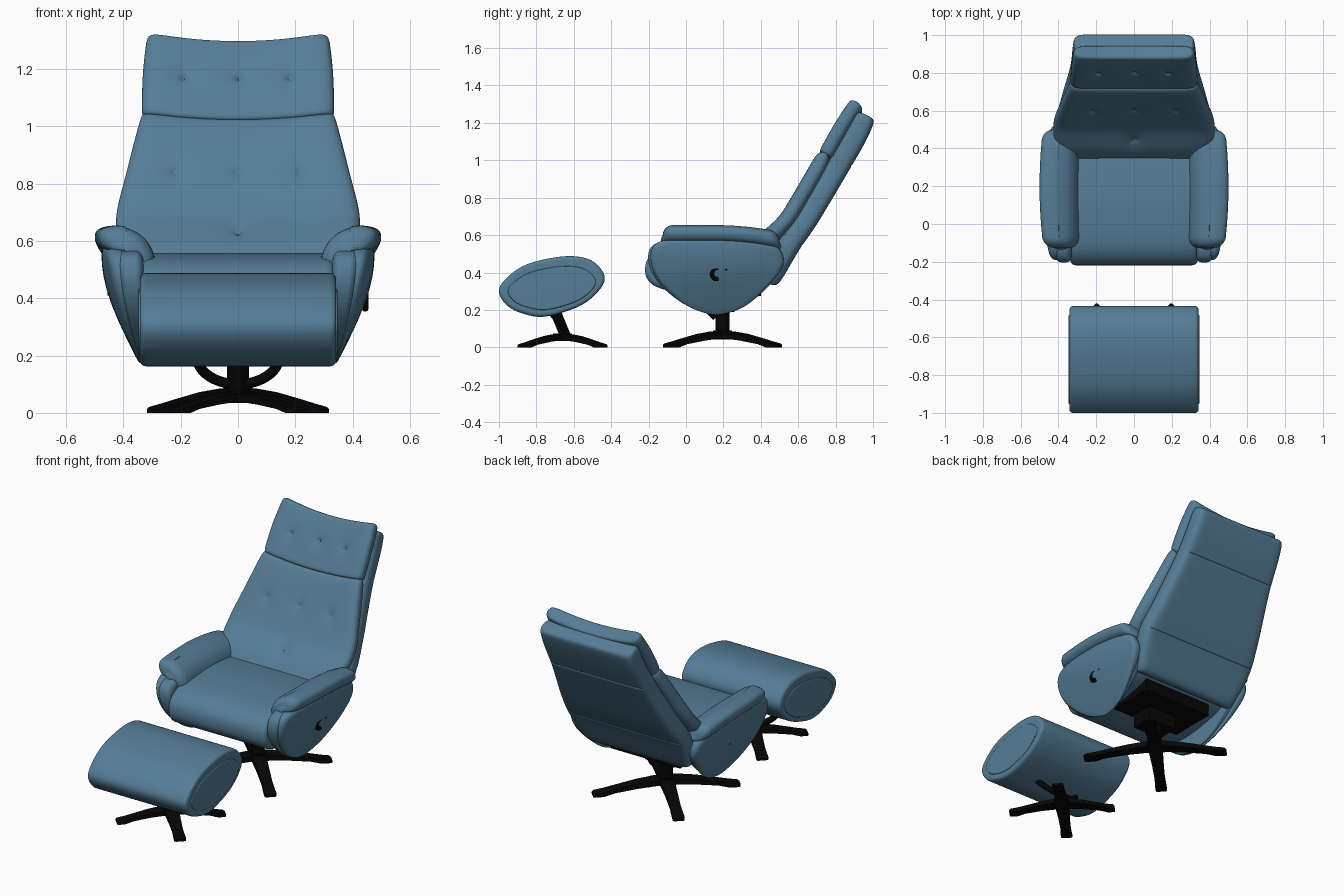
import bpy, bmesh, math
from mathutils import Vector

if "Cube" in bpy.data.objects:
    bpy.data.objects.remove(bpy.data.objects["Cube"])

def material(name, rgb):
    m = bpy.data.materials.new(name)
    m.diffuse_color = (*rgb, 1)
    m.use_nodes = True
    m.node_tree.nodes["Principled BSDF"].inputs["Base Color"].default_value = m.diffuse_color
    return m

BLUE = material("blue leather", (0.092, 0.205, 0.305))
BLACK = material("black metal", (0.002, 0.002, 0.002))

def finish(name, bm, mat, angle=40):
    bmesh.ops.remove_doubles(bm, verts=bm.verts, dist=1e-5)
    bmesh.ops.recalc_face_normals(bm, faces=bm.faces)
    me = bpy.data.meshes.new(name)
    bm.to_mesh(me)
    bm.free()
    me.materials.append(mat)
    ob = bpy.data.objects.new(name, me)
    bpy.context.collection.objects.link(ob)
    bpy.ops.object.select_all(action='DESELECT')
    ob.select_set(True)
    bpy.context.view_layer.objects.active = ob
    bpy.ops.object.shade_smooth_by_angle(angle=math.radians(angle))
    return ob

def catmull(p0, p1, p2, p3, t):
    return (p1 * 2 + (p2 - p0) * t + (p0 * 2 - p1 * 5 + p2 * 4 - p3) * t * t
            + (p1 * 3 - p0 - p2 * 3 + p3) * t ** 3) * 0.5

def along(pts, v):
    """Smooth open curve through pts at v in 0..1."""
    n = len(pts) - 1
    i = min(int(v * n), n - 1)
    p = [pts[max(0, min(n, k))] for k in range(i - 1, i + 3)]
    return catmull(*p, v * n - i)

def loft(bm, rings):
    rows = [[bm.verts.new(p) for p in r] for r in rings]
    n = len(rows[0])
    for a, b in zip(rows, rows[1:]):
        for i in range(n):
            bm.faces.new((a[i], a[(i + 1) % n], b[(i + 1) % n], b[i]))
    bm.faces.new(rows[0])
    bm.faces.new(rows[-1])

def slab(name, pts, w0, w1, r, bulge, place, mat=BLUE):
    """Rounded slab: closed outline (u,v) extruded from w0 to w1, padded ends."""
    pts = [Vector(p) for p in pts]
    n = len(pts)
    out = [catmull(*[pts[(i + k) % n] for k in (-1, 0, 1, 2)], t / 7) for i in range(n) for t in range(7)]
    us, vs = [p.x for p in out], [p.y for p in out]
    c = Vector(((max(us) + min(us)) / 2, (max(vs) + min(vs)) / 2))
    hu, hv = (max(us) - min(us)) / 2, (max(vs) - min(vs)) / 2
    end = [(-bulge * (1 - s * s), r, s) for s in (0.03, 0.3, 0.55, 0.75, 0.9)]
    end += [(r * (1 - math.cos(a)), r * (1 - math.sin(a)), 1) for a in [k * math.pi / 12 for k in range(7)]]
    spec = [(w0 + o, d, s) for o, d, s in end]
    spec += [(w0 + r + (w1 - w0 - 2 * r) * k / 8, 0, 1) for k in range(1, 8)]
    spec += [(w1 - o, d, s) for o, d, s in reversed(end)]
    bm = bmesh.new()
    loft(bm, [[place(c.x + (p.x - c.x) * (1 - d / hu) * s, c.y + (p.y - c.y) * (1 - d / hv) * s, w)
               for p in out] for w, d, s in spec])
    return finish(name, bm, mat)

def cushion(name, spine, widths, thick, sag=(0, 0), dimples=(), seams=(), corner=0.1, power=14):
    """Padded sheet that follows a side-view spine (y,z) with varying half width."""
    spine = [Vector(p) for p in spine]
    N = 84
    us = [math.sin(math.pi / 2 * (2 * i / N - 1)) for i in range(N + 1)]
    vs = sorted([(u + 1) / 2 for u in us] + [s + d for s in seams for d in (-0.006, 0, 0.006)])
    bm = bmesh.new()
    for side in (1, -1):
        rows = []
        for v in vs:
            p = along(spine, v)
            t = (along(spine, min(1, v + .01)) - along(spine, max(0, v - .01))).normalized()
            q = abs(2 * v - 1)
            w = along(widths, v) * (1 - corner + corner * math.sqrt(max(0, 1 - q ** 10)))
            row = []
            for u in us:
                h = thick * (max(0, 1 - abs(u) ** power) * max(0, 1 - q ** power)) ** 0.4
                x = u * w
                z = p.y + (sag[0] + (sag[1] - sag[0]) * v) * u * u
                if side == 1:
                    for dx, dz in dimples:
                        d2 = (x - dx) ** 2 + (z + t.x * h - dz) ** 2
                        h -= 0.016 * math.exp(-d2 / 0.0001) + 0.008 * math.exp(-d2 / 0.002)
                if any(abs(v - s) < 1e-6 for s in seams):
                    h *= 0.92
                row.append(bm.verts.new((x, p.x - t.y * h * side, z + t.x * h * side)))
            rows.append(row)
        for a, b in zip(rows, rows[1:]):
            for i in range(N):
                bm.faces.new((a[i], a[i + 1], b[i + 1], b[i]))
    return finish(name, bm, BLUE, 60)

def tube(name, pts, r, mat=BLACK):
    cu = bpy.data.curves.new(name, 'CURVE')
    cu.dimensions = '3D'
    cu.bevel_depth = r
    cu.bevel_resolution = 3
    cu.use_fill_caps = True
    sp = cu.splines.new('POLY')
    sp.points.add(len(pts) - 1)
    for q, p in zip(sp.points, pts):
        q.co = (*p, 1)
    cu.materials.append(mat)
    ob = bpy.data.objects.new(name, cu)
    bpy.context.collection.objects.link(ob)

def cylinder(name, r, y, z0, z1):
    bm = bmesh.new()
    loft(bm, [[(r * math.cos(a), y + r * math.sin(a), z) for a in [k * math.pi / 16 for k in range(32)]]
              for z in (z0, z1)])
    finish(name, bm, BLACK)

def box(name, lo, hi):
    bm = bmesh.new()
    loft(bm, [[(x, y, z) for x, y in ((lo[0], lo[1]), (hi[0], lo[1]), (hi[0], hi[1]), (lo[0], hi[1]))]
              for z in (lo[2], hi[2])])
    finish(name, bm, BLACK)

def star_base(name, cy, reach, top):
    # four arched legs on the diagonals
    prof = [(0, 1, .55, .042), (.15, 1, .55, .04), (.4, .85, .42, .034), (.7, .55, .2, .03), (.85, .38, 0, .032),
            (.97, .26, 0, .034), (1, .17, 0, .028)]
    for k in range(4):
        a = math.pi / 4 + k * math.pi / 2
        c, s = math.cos(a), math.sin(a)
        bm = bmesh.new()
        rings = []
        for f, zt, zb, w in prof:
            sec = ((-w, zb), (w, zb), (w, zt * .85 + zb * .15), (w * .7, zt), (-w * .7, zt), (-w, zt * .85 + zb * .15))
            rings.append([(f * reach * c - o * s, cy + f * reach * s + o * c, z * top) for o, z in sec])
        loft(bm, rings)
        finish(f"{name}_leg_{k + 1}", bm, BLACK)
    cylinder(name + "_hub", 0.05, cy, top * .5, top * 1.06)

# bases and supports
star_base("chair_base", 0.195, 0.422, 0.085)
star_base("footstool_base", -0.66, 0.312, 0.07)
cylinder("chair_column", 0.038, 0.195, 0.06, 0.3)
box("tilt_mechanism", (-0.24, 0.1, 0.275), (0.24, 0.4, 0.36))
box("mechanism_plate", (-0.1, 0.12, 0.19), (0.1, 0.26, 0.29))
tube("mechanism_stop", [(0, 0.12, 0.19), (0, 0.155, 0.155)], 0.014)
tube("footstool_strut", [(0, -0.64, 0.05), (0, -0.71, 0.22)], 0.03)
tube("footstool_fork", [(0.145 * math.sin(a), -0.65 - 0.08 * (1 - math.cos(a)), 0.2 - 0.1 * math.cos(a))
                        for a in [k * math.pi / 24 for k in range(-12, 13)]], 0.018)

# footstool with top seam and end panels
stool = [(-1, .31), (-.94, .388), (-.834, .45), (-.647, .487), (-.513, .468), (-.438, .39), (-.46, .31),
         (-.567, .222), (-.754, .164), (-.888, .186), (-.968, .235)]
yz = lambda u, v, w: (w, u, v)
slab("footstool", stool, -0.342, 0.342, 0.02, 0.0, yz)
tube("footstool_seam", [(-0.3, -0.7, 0.477), (0.3, -0.7, 0.477)], 0.003, BLUE)
panel = [(-.715 + (y + .715) * .83, .317 + (z - .325) * .72) for y, z in stool]
for s, n in ((1, "right"), (-1, "left")):
    slab("footstool_end_" + n, panel, 0.32, 0.347, 0.006, 0.001, lambda u, v, w: (s * w, u, v))

# seat
seat = [(-.218, .4), (-.203, .475), (-.13, .53), (0, .552), (.2, .557), (.4, .53), (.47, .45), (.4, .35),
        (.2, .3), (0, .29), (-.12, .31), (-.19, .345)]
slab("seat", seat, -0.338, 0.338, 0.03, 0.0, yz)

# arms: inner roll, outer side panel and draped top pad
side = [(-.166, .55), (-.188, .46), (-.14, .35), (-.03, .246), (.075, .192), (.18, .176), (.315, .22), (.45, .337),
        (.52, .44), (.5, .525), (.42, .567), (.18, .585), (-.05, .582)]
roll = [(y - .013, .4 + (z - .4) * .96) for y, z in side]
pad = [(.29, .5), (.3, .57), (.345, .625), (.42, .653), (.485, .643), (.5, .61), (.48, .575), (.42, .555),
       (.37, .53), (.335, .48)]

def flare(w, y, z):
    g = 1 - 0.9 * min(1, max(0, (0.57 - z) / 0.4)) ** 1.5
    return 0.33 + (w - 0.33) * g * (1 - 0.18 * ((y - .17) / .36) ** 2)

for s, n in ((1, "right"), (-1, "left")):
    slab("arm_roll_" + n, roll, 0.33, 0.445, 0.035, 0.0, lambda u, v, w: (s * flare(w, u, v), u, v))
    slab("arm_side_" + n, side, 0.40, 0.477, 0.03, 0.012, lambda u, v, w: (s * flare(w, u, v), u, v))
    slab("arm_pad_" + n, pad, -0.125, 0.5, 0.055, 0.01,
         lambda u, v, w: (s * (u - 0.02 * ((w - .2) / .32) ** 2 * (u > .4)), w,
                          v - 0.035 * max(0, (w - .15) / .35) ** 2))
    tube("recline_button_" + n, [(s * 0.43, 0.215, 0.415), (s * 0.455, 0.215, 0.415)], 0.006)
# recline lever on the right side
tube("recline_lever", [(0.444, 0.165 + 0.026 * math.cos(a), 0.393 + 0.028 * math.sin(a))
                       for a in [math.pi * (0.4 + 1.2 * k / 12) for k in range(13)]], 0.012)

# backrest: rear shell, front cushion and headrest
cushion("back_shell", [(.435, .345), (.55, .545), (.655, .70), (.81, .96), (.905, 1.125), (.96, 1.245)],
        [.36, .405, .385, .34, .327, .322], 0.06, seams=(0.24, 0.64), corner=0.06, power=18)
cushion("back_cushion", [(.33, .44), (.42, .56), (.535, .67), (.64, .835), (.745, 1.015)],
        [.33, .41, .425, .385, .338], 0.045, sag=(0, 0.025), corner=0.02,
        dimples=[(-.22, .845), (0, .845), (.22, .845), (0, .64)])
cushion("headrest", [(.745, 1.005), (.83, 1.155), (.915, 1.283)], [.337, .332, .318], 0.043, sag=(0.025, 0.03),
        dimples=[(-.19, 1.175), (0, 1.175), (.18, 1.175)], corner=0.08)
